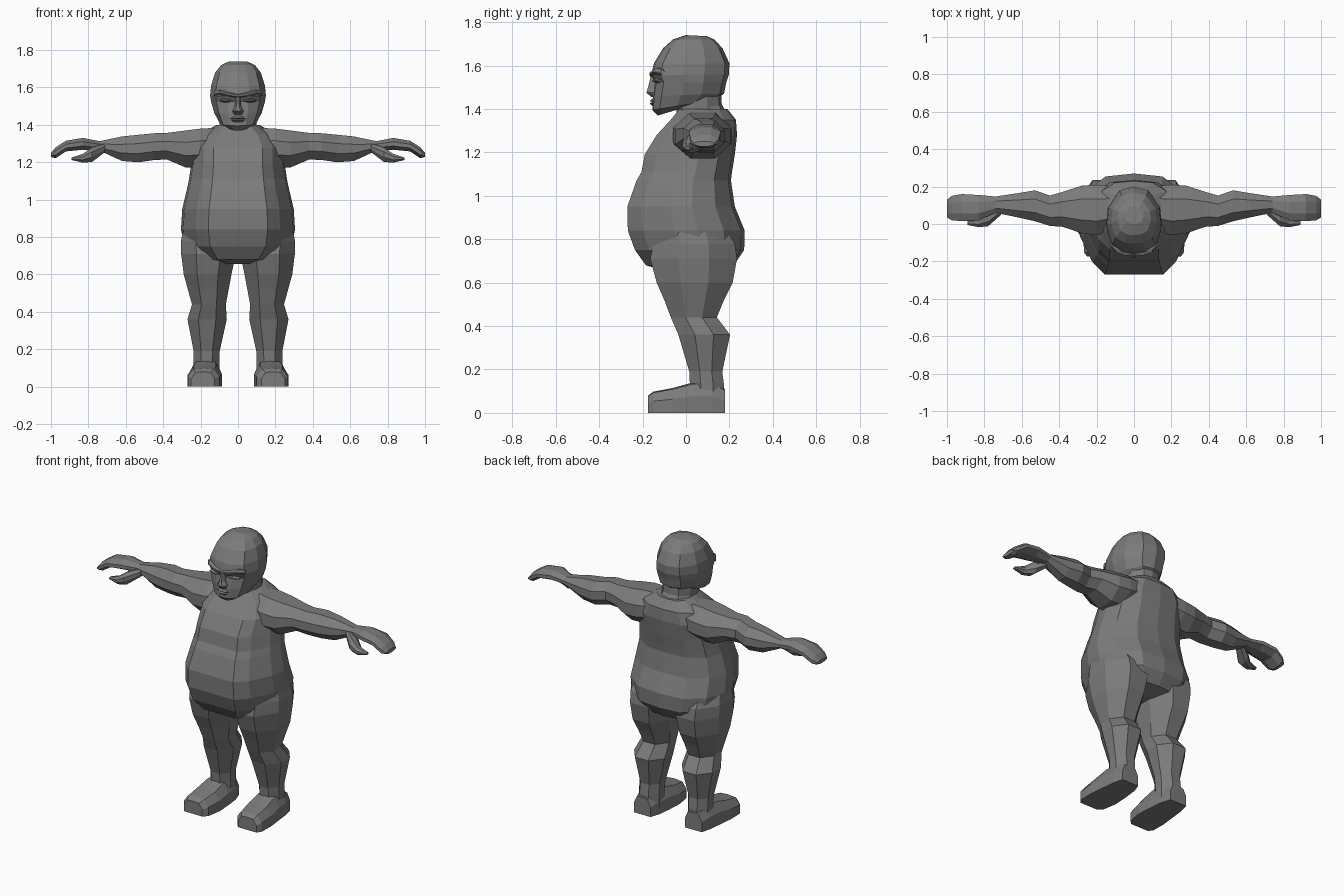
import bpy, bmesh
from mathutils import Vector

grey = bpy.data.materials.new("clay grey")
grey.diffuse_color = (0.2, 0.2, 0.2, 1)

# Cross-section outlines inside a unit box (u across, v front to back)
TRUNK = [(.24, 0), (.5, -.0), (.76, 0), (.87, .13), (.98, .4), (1, .6), (.93, .82), (.75, .97),
         (.5, 1), (.25, .97), (.07, .82), (0, .6), (.02, .4), (.13, .13)]
SKULL = [(.3, .02), (.5, 0), (.7, .02), (.9, .12), (1, .4), (.97, .68), (.77, .94),
         (.5, 1), (.23, .94), (.03, .68), (0, .4), (.1, .12)]
LIMB = [(.28, 0), (.72, 0), (1, .32), (1, .68), (.72, 1), (.28, 1), (0, .68), (0, .32)]
FOOT = [(0, 0), (1, 0), (1, .55), (.82, .95), (.5, 1), (.18, .95), (0, .55)]


def loft(name, rings, mirror=False):
    """Skin a list of equal-sized point rings and cap both ends."""
    bm = bmesh.new()
    loops = [[bm.verts.new(p) for p in r] for r in rings]
    n = len(loops[0])
    for a, b in zip(loops, loops[1:]):
        for i in range(n):
            j = (i + 1) % n
            bm.faces.new((a[i], a[j], b[j], b[i]))
    bm.faces.new(loops[0])
    bm.faces.new(loops[-1])
    bmesh.ops.recalc_face_normals(bm, faces=bm.faces)
    me = bpy.data.meshes.new(name)
    bm.to_mesh(me)
    bm.free()
    me.materials.append(grey)
    ob = bpy.data.objects.new(name, me)
    bpy.context.collection.objects.link(ob)
    if mirror:
        ob.modifiers.new("Mirror", 'MIRROR')
    return ob


def mix(a, b, t):
    return a + (b - a) * t


def level(shape, x0, x1, y0, y1, zf, zb=None):
    """Horizontal ring, optionally tilted from front height to back height."""
    zb = zf if zb is None else zb
    return [Vector((mix(x0, x1, u), mix(y0, y1, v), mix(zf, zb, v))) for u, v in shape]


def across(shape, x, z0, z1, y0, y1):
    """Ring facing along x."""
    return [Vector((x, mix(y0, y1, u), mix(z0, z1, v))) for u, v in shape]


def along(shape, y, x0, x1, z0, z1):
    """Ring facing along y."""
    return [Vector((mix(x0, x1, u), y, mix(z0, z1, v))) for u, v in shape]


# Torso with belly, buttocks and sloping shoulders: height, half width, front, back
torso = [(.655, .08, -.10, .12), (.68, .21, -.185, .22), (.75, .285, -.235, .268),
         (.84, .305, -.268, .27), (.95, .298, -.27, .225), (1.07, .27, -.228, .207),
         (1.11, .262, -.205, .212), (1.19, .25, -.19, .225), (1.28, .25, -.135, .235),
         (1.35, .20, -.07, .23), (1.40, .115, -.03, .19)]
loft("torso", [level(TRUNK, -w, w, f, b, z) for z, w, f, b in torso])

# Neck
loft("neck", [level(SKULL, -w, w, f, b, z, z + .04)
              for z, w, f, b in [(1.32, .12, -.07, .2), (1.38, .1, -.045, .165), (1.46, .1, -.04, .16)]])

# Head: front height, back height, half width, front, back
head = [(1.37, 1.42, .055, -.13, .04), (1.395, 1.44, .1, -.155, .13), (1.46, 1.47, .127, -.152, .175),
        (1.525, 1.52, .144, -.142, .185), (1.555, 1.56, .149, -.16, .198), (1.61, 1.61, .144, -.148, .2),
        (1.68, 1.68, .122, -.105, .168), (1.72, 1.72, .09, -.06, .13), (1.74, 1.735, .05, .0, .095)]
loft("head", [level(SKULL, -w, w, f, b, zf, zb) for zf, zb, w, f, b in head])

# Nose, lips and angled brow ridges
loft("nose", [level(LIMB, -w, w, f, -.12, z)
              for z, w, f in [(1.455, .022, -.16), (1.475, .03, -.182), (1.5, .016, -.175), (1.55, .012, -.162)]])
loft("lips", [level(LIMB, -w, w, f, -.13, z)
              for z, w, f in [(1.415, .025, -.156), (1.425, .035, -.167), (1.432, .043, -.158),
                              (1.438, .035, -.166), (1.447, .02, -.156)]])
loft("brow", [across(LIMB, x, z, z + .026, f, -.1)
              for x, z, f in [(0, 1.542, -.166), (.05, 1.55, -.168), (.1, 1.562, -.15), (.128, 1.555, -.115)]], True)
loft("eyelid", [across(LIMB, x, 1.53 - h, 1.53 + h, f, -.1)
                for x, h, f in [(.03, .003, -.148), (.05, .01, -.154), (.075, .01, -.151), (.1, .003, -.138)]], True)

# Arms and flat downturned hands: x, bottom, top, front, back
arm = [(.10, 1.2, 1.385, -.03, .2), (.20, 1.175, 1.38, -.06, .21), (.28, 1.172, 1.37, -.05, .205),
       (.38, 1.215, 1.357, -.015, .172), (.45, 1.212, 1.355, -.01, .152), (.53, 1.2, 1.347, .015, .18),
       (.62, 1.207, 1.338, .035, .165), (.74, 1.262, 1.313, .06, .147), (.83, 1.267, 1.33, .02, .155),
       (.92, 1.258, 1.315, .015, .16), (.975, 1.222, 1.28, .02, .15), (1, 1.228, 1.25, .035, .13)]
loft("arm", [across(LIMB, *r) for r in arm], True)

# Thumbs hanging below the palms
thumb = [(.71, 1.255, 1.3, .05, .11), (.78, 1.202, 1.28, -.012, .075),
         (.83, 1.198, 1.245, -.017, .035), (.89, 1.212, 1.225, -.005, .02)]
loft("thumb", [across(LIMB, *r) for r in thumb], True)

# Legs: inner, outer, front, back, height
leg = [(.05, .285, -.12, .16, .88), (.02, .305, -.15, .225, .78), (.012, .304, -.165, .235, .71),
       (.035, .29, -.135, .215, .6), (.05, .268, -.1, .175, .52), (.065, .246, -.07, .142, .44),
       (.06, .27, -.035, .203, .36), (.098, .237, .015, .167, .19), (.1, .237, .018, .175, .13),
       (.1, .24, .02, .175, .04)]
loft("leg", [level(LIMB, *r) for r in leg], True)

# Feet: y, inner, outer, sole, top
foot = [(.18, .12, .235, 0, .11), (.12, .1, .25, 0, .14), (.03, .09, .26, 0, .14),
        (-.06, .085, .27, 0, .115), (-.15, .1, .268, 0, .098), (-.175, .125, .25, 0, .08)]
loft("foot", [along(FOOT, *r) for r in foot], True)
